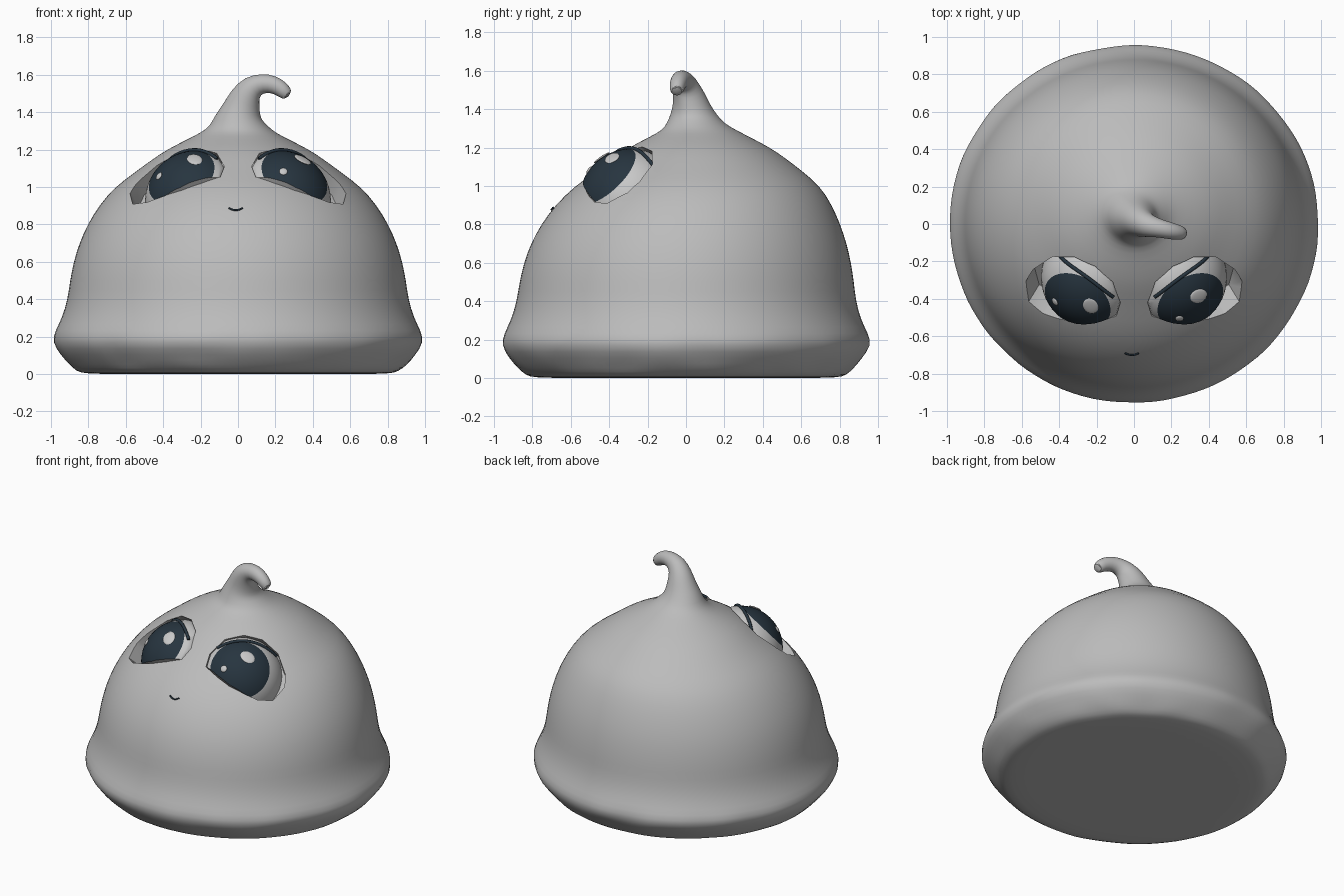
import bpy, bmesh, math, random
from mathutils import Matrix, Vector

random.seed(3)
if "Cube" in bpy.data.objects:
    bpy.data.objects.remove(bpy.data.objects["Cube"])


def material(name, color):
    mat = bpy.data.materials.new(name)
    mat.use_nodes = True
    mat.diffuse_color = (*color, 1)
    mat.node_tree.nodes["Principled BSDF"].inputs["Base Color"].default_value = (*color, 1)
    return mat


GREY = material("body_grey", (0.5, 0.5, 0.5))
WHITE = material("eye_white", (0.58, 0.58, 0.58))
DARK = material("dark_blue", (0.02, 0.035, 0.05))


def finish(name, bm, mats):
    bmesh.ops.recalc_face_normals(bm, faces=bm.faces)
    mesh = bpy.data.meshes.new(name)
    bm.to_mesh(mesh)
    bm.free()
    obj = bpy.data.objects.new(name, mesh)
    bpy.context.collection.objects.link(obj)
    for mat in mats:
        mesh.materials.append(mat)
    return obj


def activate(obj):
    bpy.ops.object.select_all(action='DESELECT')
    obj.select_set(True)
    bpy.context.view_layer.objects.active = obj


def smooth(obj):
    activate(obj)
    bpy.ops.object.shade_smooth_by_angle(angle=math.radians(40))


def boolean(obj, cutter, operation):
    mod = obj.modifiers.new("cut", 'BOOLEAN')
    mod.object, mod.operation, mod.solver = cutter, operation, 'EXACT'
    activate(obj)
    bpy.ops.object.modifier_apply(modifier=mod.name)
    bpy.data.objects.remove(cutter)


def tube(name, points, radius, mat):
    curve = bpy.data.curves.new(name, 'CURVE')
    curve.dimensions = '3D'
    curve.bevel_depth, curve.bevel_resolution = radius, 2
    curve.use_fill_caps = True
    spline = curve.splines.new('POLY')
    spline.points.add(len(points) - 1)
    for p, co in zip(spline.points, points):
        p.co = (*co, 1)
    curve.materials.append(mat)
    obj = bpy.data.objects.new(name, curve)
    bpy.context.collection.objects.link(obj)


# Body: height and radius of each ring, leaning slightly back towards the top
PROFILE = [(0, .6), (0, .82), (.015, .865), (.05, .905), (.1, .95), (.17, 1.0), (.23, .98),
           (.3, .942), (.4, .912), (.5, .9), (.6, .88), (.7, .85), (.8, .805), (.9, .745),
           (1.0, .66), (1.08, .55), (1.15, .455), (1.2, .38), (1.255, .27), (1.29, .2)]
# Horn: centre, radius and tilt of each ring
HORN = [(.005, .05, 1.325, .155, 0), (0, .04, 1.37, .125, 5), (.02, .03, 1.42, .1, 15),
        (.04, .015, 1.48, .085, 30), (.075, -.005, 1.535, .066, 55), (.13, -.02, 1.555, .052, 85),
        (.19, -.035, 1.55, .048, 105), (.24, -.045, 1.52, .042, 125), (.272, -.05, 1.485, .032, 135)]


def lean(z):
    return min(.07, .06 * z ** 4)


def build_body():
    rings = [(0, lean(z), z, r, 0) for z, r in PROFILE] + HORN
    bm, previous, count = bmesh.new(), None, 56
    for x, y, z, r, tilt in rings:
        turn = Matrix.Rotation(math.radians(tilt), 3, 'Y')
        ring = []
        for i in range(count):
            a = math.tau * i / count
            rr = r + (random.uniform(-.01, .006) if .01 < z < .2 else 0)
            ring.append(bm.verts.new(Vector((x, y, z)) + turn @ Vector(
                (rr * math.cos(a), rr * math.sin(a) * .97, 0))))
        if previous:
            for i in range(count):
                j = (i + 1) % count
                bm.faces.new((previous[i], previous[j], ring[j], ring[i]))
        else:
            bm.faces.new(ring)
        previous = ring
    bm.faces.new(previous)
    obj = finish("body", bm, [GREY])
    mod = obj.modifiers.new("round", 'SUBSURF')
    mod.levels = 1
    activate(obj)
    bpy.ops.object.modifier_apply(modifier=mod.name)
    return obj


body = build_body()

# Eye frame: across, up and outward axes on the sloping face
OUT = Vector((-.39, -.64, .66)).normalized()
ACROSS = OUT.cross(Vector((0, 0, -1))).normalized()
if ACROSS.x < 0:
    ACROSS.negate()
UP = OUT.cross(ACROSS)
FRAME = Matrix((ACROSS, UP, OUT)).transposed().to_4x4()
FRAME.translation = (-.33, -.36, 1.08)
OPENING = [(-.17, -.24), (-.24, -.14), (-.24, -.05), (-.186, .094), (-.083, .184), (.037, .21),
           (.158, .178), (.25, .077), (.27, -.015), (.194, -.09), (.114, -.154),
           (.006, -.21), (-.072, -.242)]
BALL, RADIUS = Vector((.05, -.04, -.19)), .27
IRIS = math.radians(45)


def prism(matrix, scale, low, high):
    bm = bmesh.new()
    rows = [[bm.verts.new((u * scale, v * scale, w)) for u, v in OPENING] for w in (low, high)]
    for row in rows:
        bm.faces.new(row)
    n = len(OPENING)
    for i in range(n):
        j = (i + 1) % n
        bm.faces.new((rows[0][i], rows[0][j], rows[1][j], rows[1][i]))
    bm.transform(matrix)
    return finish("eye_cutter", bm, [])


def on_ball(u, v, lift=0):
    du, dv = u - BALL.x, v - BALL.y
    d = Vector((du, dv, math.sqrt(RADIUS ** 2 - du * du - dv * dv)))
    return BALL + d * (1 + lift / RADIUS), d.normalized()


def build_eye(side, matrix, highlights):
    boolean(body, prism(matrix, 1, -.13, .2), 'DIFFERENCE')

    # Eyeball with the iris as the cap around its outward pole
    bm = bmesh.new()
    bmesh.ops.create_uvsphere(bm, u_segments=40, v_segments=32, radius=RADIUS)
    for f in bm.faces:
        if f.calc_center_median().normalized().z > math.cos(IRIS):
            f.material_index = 1
    bm.transform(matrix @ Matrix.Translation(BALL))
    eye = finish(side + "_eyeball", bm, [WHITE, DARK])
    boolean(eye, prism(matrix, .98, -.22, .2), 'INTERSECT')
    smooth(eye)

    # Dark upper lash line
    steps = [-.17 + .37 * i / 14 for i in range(15)]
    tube(side + "_lash", [matrix @ on_ball(u, .155 - 1.6 * (u - .03) ** 2, .004)[0]
                          for u in steps], .01, DARK)

    # Glints on the iris
    for k, (u, v, a, b) in enumerate(highlights):
        place, normal = on_ball(u, v)
        bm = bmesh.new()
        bmesh.ops.create_uvsphere(bm, u_segments=20, v_segments=10, radius=1)
        turn = normal.to_track_quat('Z', 'Y').to_matrix().to_4x4()
        bm.transform(matrix @ Matrix.Translation(place) @ turn @ Matrix.Diagonal((a, b, .008, 1)))
        smooth(finish(side + "_glint_" + str(k + 1), bm, [WHITE]))


build_eye("right", FRAME, [(.125, .04, .05, .04), (-.05, -.08, .022, .022)])
build_eye("left", Matrix.Diagonal((-1, 1, 1, 1)) @ FRAME,
          [(0, .03, .05, .04), (.15, -.05, .022, .022)])
smooth(body)


# Small smiling mouth laid on the body surface
def surface(x, z):
    for (z0, r0), (z1, r1) in zip(PROFILE, PROFILE[1:]):
        if z0 <= z < z1:
            r = r0 + (r1 - r0) * (z - z0) / (z1 - z0)
            return Vector((x, lean(z) - .97 * math.sqrt(r * r - x * x), z))


tube("mouth", [surface(-.012 + .036 * t, .876 + .012 * t * t)
               for t in (-1, -.6, -.2, .2, .6, 1)], .005, DARK)
